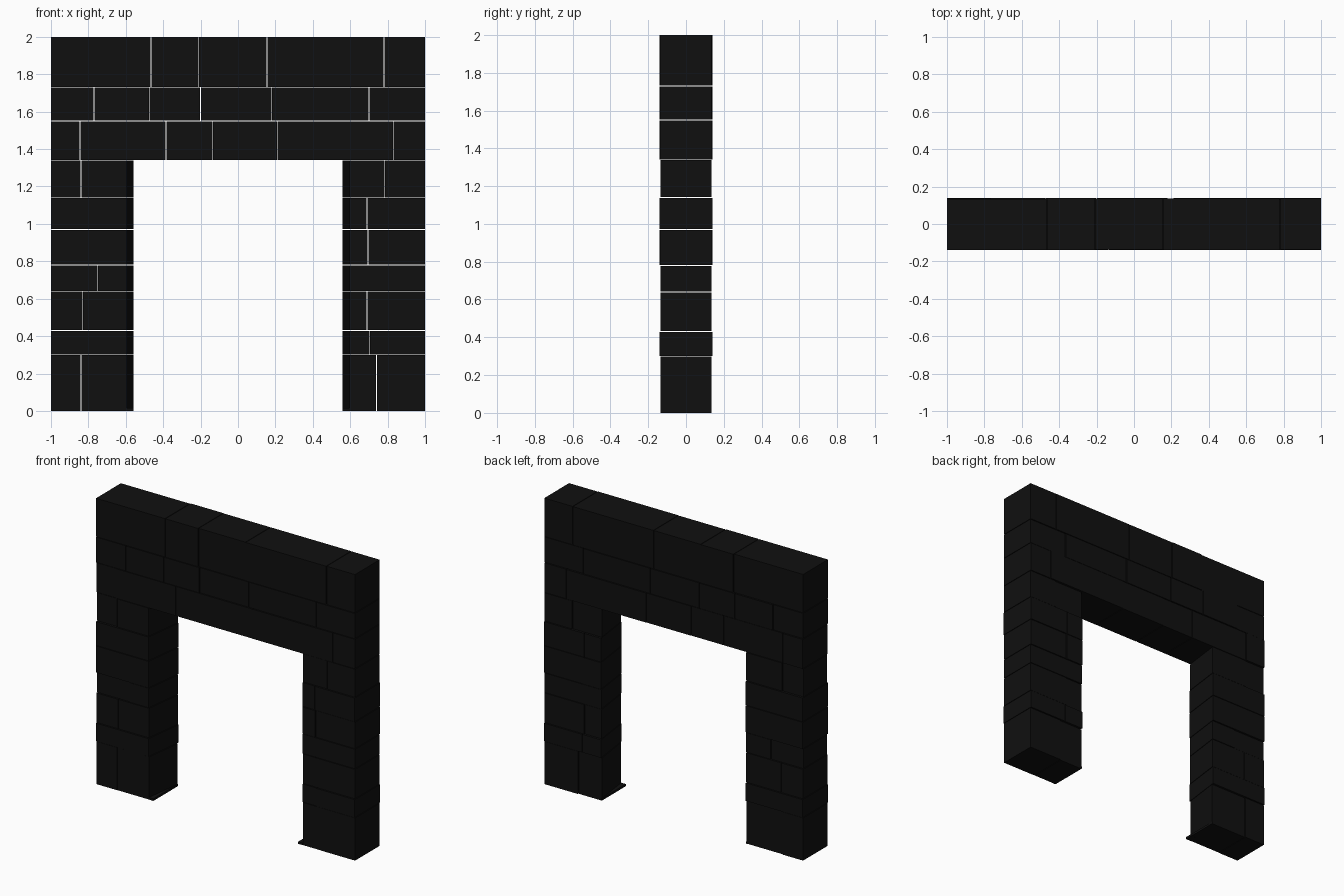
import bpy, bmesh, random

if "Cube" in bpy.data.objects:
    bpy.data.objects.remove(bpy.data.objects["Cube"])

random.seed(4)
JAMB_BACK, JAMB_FRONT = 0.56, 0.595   # splayed opening
GAP = 0.002                           # half a mortar joint

stone = bpy.data.materials.new("dark_stone")
stone.diffuse_color = (0.005, 0.005, 0.005, 1)
stone.use_nodes = True
stone.node_tree.nodes["Principled BSDF"].inputs["Base Color"].default_value = stone.diffuse_color


def prism(bm, plan, z0, z1):
    """Extrude a counter-clockwise plan outline from z0 to z1."""
    low = [bm.verts.new((x, y, z0)) for x, y in plan]
    top = [bm.verts.new((x, y, z1)) for x, y in plan]
    n = len(plan)
    bm.faces.new(low[::-1])
    bm.faces.new(top)
    for i in range(n):
        j = (i + 1) % n
        bm.faces.new((low[i], low[j], top[j], top[i]))


def jamb_x(x, front):
    """Slide block ends that meet the opening onto the splayed face."""
    if abs(abs(x) - JAMB_BACK) < 1e-6 and front:
        return JAMB_FRONT if x > 0 else -JAMB_FRONT
    return x


def course(bm, z0, z1, xs, depth, splay):
    """One row of stones; xs lists both ends and the joints between."""
    full = random.randrange(len(xs) - 1)
    for i, (a, b) in enumerate(zip(xs, xs[1:])):
        a2 = a + (GAP if i > 0 else 0)
        b2 = b - (GAP if i < len(xs) - 2 else 0)
        d = [depth if i == full else depth - random.uniform(0, 0.006) for _ in range(2)]
        fa, fb = (jamb_x(a2, True), jamb_x(b2, True)) if splay else (a2, b2)
        prism(bm, [(fa, -d[0]), (fb, -d[0]), (b2, d[1]), (a2, d[1])],
              z0 + (GAP if z0 > 0 else 0), z1 - (GAP if z1 < 2 else 0))


def finish(bm, name):
    me = bpy.data.meshes.new(name)
    bm.to_mesh(me)
    bm.free()
    me.materials.append(stone)
    bpy.context.collection.objects.link(bpy.data.objects.new(name, me))


# Piers: bottom z, top z, half depth, left joints, right joints
pier_rows = [
    (0.00, 0.30, 0.135, [-0.84], [0.74]),
    (0.30, 0.43, 0.140, [], [0.705]),
    (0.43, 0.64, 0.136, [-0.83], [0.69]),
    (0.64, 0.78, 0.136, [-0.75], []),
    (0.78, 0.97, 0.140, [], [0.695]),
    (0.97, 1.14, 0.140, [], [0.69]),
    (1.14, 1.34, 0.136, [-0.84], [0.785]),
]
for side, name in ((-1, "left_pier"), (1, "right_pier")):
    bm = bmesh.new()
    for z0, z1, depth, left, right in pier_rows:
        xs = [-1, *left, -JAMB_BACK] if side < 0 else [JAMB_BACK, *right, 1]
        course(bm, z0, z1, xs, depth, True)
    finish(bm, name)
    # Thin foot slip filling the splay at floor level
    bm = bmesh.new()
    foot = [(JAMB_BACK, -0.135), (JAMB_FRONT, -0.135), (JAMB_BACK, 0.135)]
    if side < 0:
        foot = [(-x, y) for x, y in foot][::-1]
    prism(bm, foot, 0, 0.015)
    finish(bm, name.replace("pier", "foot_slip"))

# Wall above the opening
bm = bmesh.new()
course(bm, 1.34, 1.55, [-1, -0.845, -0.385, -0.135, 0.21, 0.83, 1], 0.14, False)
course(bm, 1.55, 1.73, [-1, -0.77, -0.475, -0.20, 0.18, 0.70, 1], 0.14, False)
course(bm, 1.73, 2.00, [-1, -0.465, -0.21, 0.155, 0.78, 1], 0.14, False)
finish(bm, "lintel_wall")
